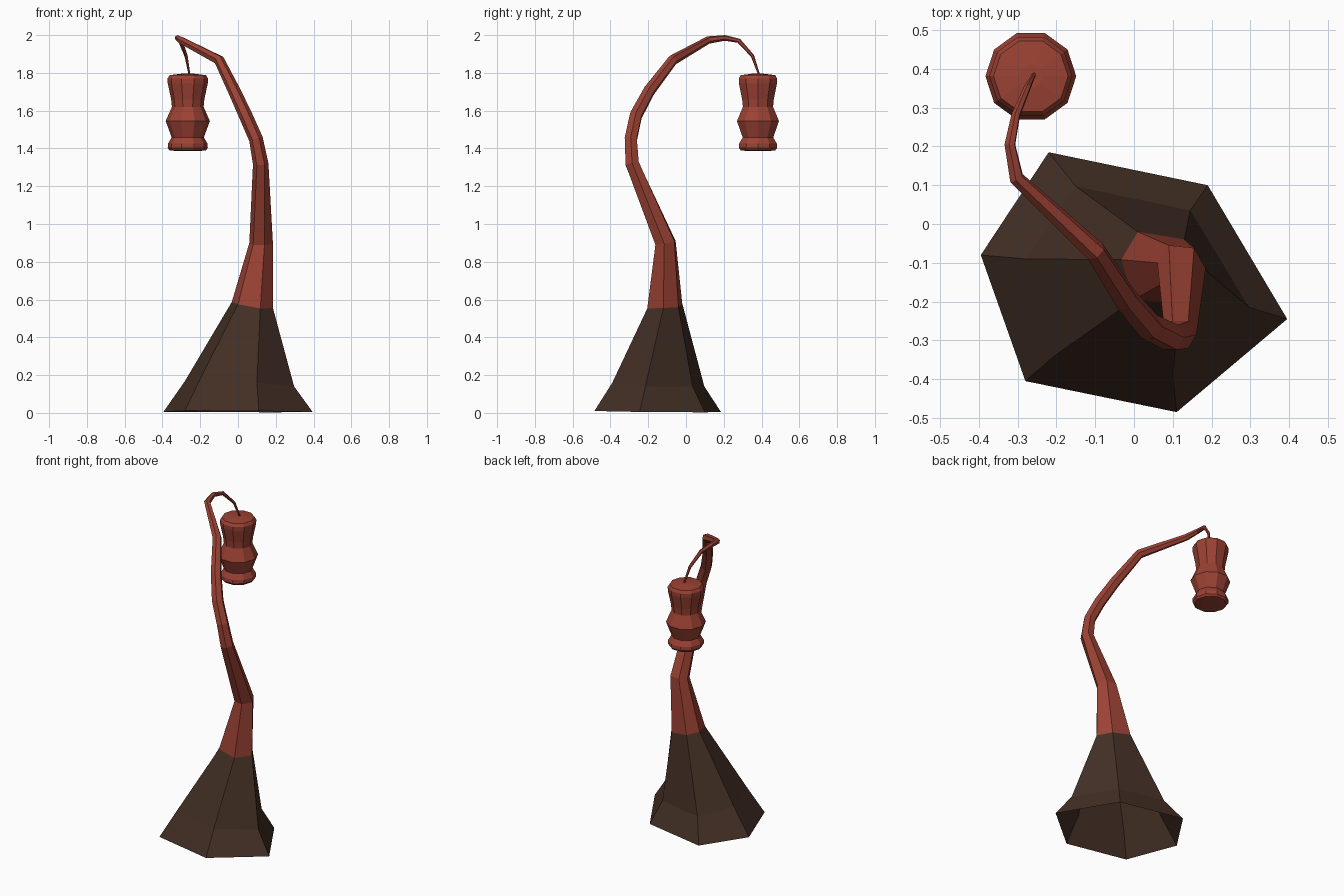
import bpy, bmesh, math
from mathutils import Vector

if "Cube" in bpy.data.objects:
    bpy.data.objects.remove(bpy.data.objects["Cube"])


def material(name, color):
    m = bpy.data.materials.new(name)
    m.diffuse_color = (*color, 1)
    m.use_nodes = True
    m.node_tree.nodes["Principled BSDF"].inputs["Base Color"].default_value = m.diffuse_color
    return m


RED = material("rust_red", (0.33, 0.054, 0.034))
BROWN = material("dark_brown", (0.055, 0.028, 0.018))


def loft(name, rings, mat, cap_start=False, cap_end=False):
    """Skin a list of equal-length rings with quads, flat shaded."""
    bm = bmesh.new()
    loops = [[bm.verts.new(p) for p in ring] for ring in rings]
    n = len(loops[0])
    for a, b in zip(loops, loops[1:]):
        for i in range(n):
            j = (i + 1) % n
            bm.faces.new((a[i], a[j], b[j], b[i]))
    if cap_start:
        bm.faces.new(loops[0][::-1])
    if cap_end:
        bm.faces.new(loops[-1])
    me = bpy.data.meshes.new(name)
    bm.to_mesh(me)
    bm.free()
    me.materials.append(mat)
    ob = bpy.data.objects.new(name, me)
    bpy.context.collection.objects.link(ob)
    return ob


# Flared hexagonal foot: irregular rings, counter-clockwise from the left corner
foot_ring = [(-.395, -.08, .005), (-.28, -.405, .012), (.11, -.485, .01),
             (.395, -.245, .005), (.19, .10, .003), (-.22, .185, .005)]
flare_ring = [(-.28, -.09, .17), (-.205, -.34, .17), (.10, -.39, .16),
              (.297, -.215, .14), (.145, .035, .14), (-.15, .097, .14)]
collar_ring = [(-.033, -.092, .587), (.0, -.195, .575), (.118, -.205, .553),
               (.185, -.12, .555), (.13, -.04, .56), (.01, -.02, .58)]
loft("flared_foot", [foot_ring, flare_ring, collar_ring], BROWN)

# Bent stem: tapering rings carried along a path of (x, y, z, radius)
stem_ring = [(.06, -.10, .90), (.08, -.15, .89), (.14, -.162, .89),
             (.185, -.115, .895), (.155, -.062, .91), (.09, -.055, .91)]
path = [(.12, -.285, 1.32, .041), (.095, -.292, 1.45, .037),
        (.04, -.265, 1.575, .036), (-.02, -.195, 1.705, .033),
        (-.10, -.07, 1.868, .028), (-.303, .118, 1.974, .020),
        (-.32, .205, 1.985, .015), (-.305, .28, 1.97, .012),
        (-.275, .352, 1.89, .009), (-.257, .387, 1.79, .005)]
points = [Vector((.12, -.11, .90))] + [Vector(p[:3]) for p in path]
rings = [collar_ring, stem_ring]
side, normal = Vector((-1, 0, 0)), Vector((0, 0, 1))
for i in range(1, len(points)):
    before = (points[i] - points[i - 1]).normalized()
    after = (points[i + 1] - points[i]).normalized() if i + 1 < len(points) else before
    tangent = (before + after).normalized()
    side = normal.rotation_difference(tangent) @ side
    side = (side - tangent * side.dot(tangent)).normalized()
    normal = tangent
    other = tangent.cross(side)
    r = path[i - 1][3]
    rings.append([points[i] + r * (math.cos(k * math.pi / 3) * side
                                   + math.sin(k * math.pi / 3) * other)
                  for k in range(6)])
loft("bent_stem", rings, RED, cap_end=True)

# Hanging lantern: ten-sided turned profile of (radius, height)
profile = [(.06, 1.386), (.096, 1.39), (.106, 1.402), (.105, 1.425), (.085, 1.458),
           (.117, 1.545), (.084, 1.62), (.088, 1.66), (.106, 1.745),
           (.107, 1.77), (.096, 1.788), (.03, 1.796)]
loft("hanging_lantern",
     [[(-.266 + r * math.cos(k * math.pi / 5), .381 + r * math.sin(k * math.pi / 5), z)
       for k in range(10)] for r, z in profile],
     RED, cap_start=True, cap_end=True)
